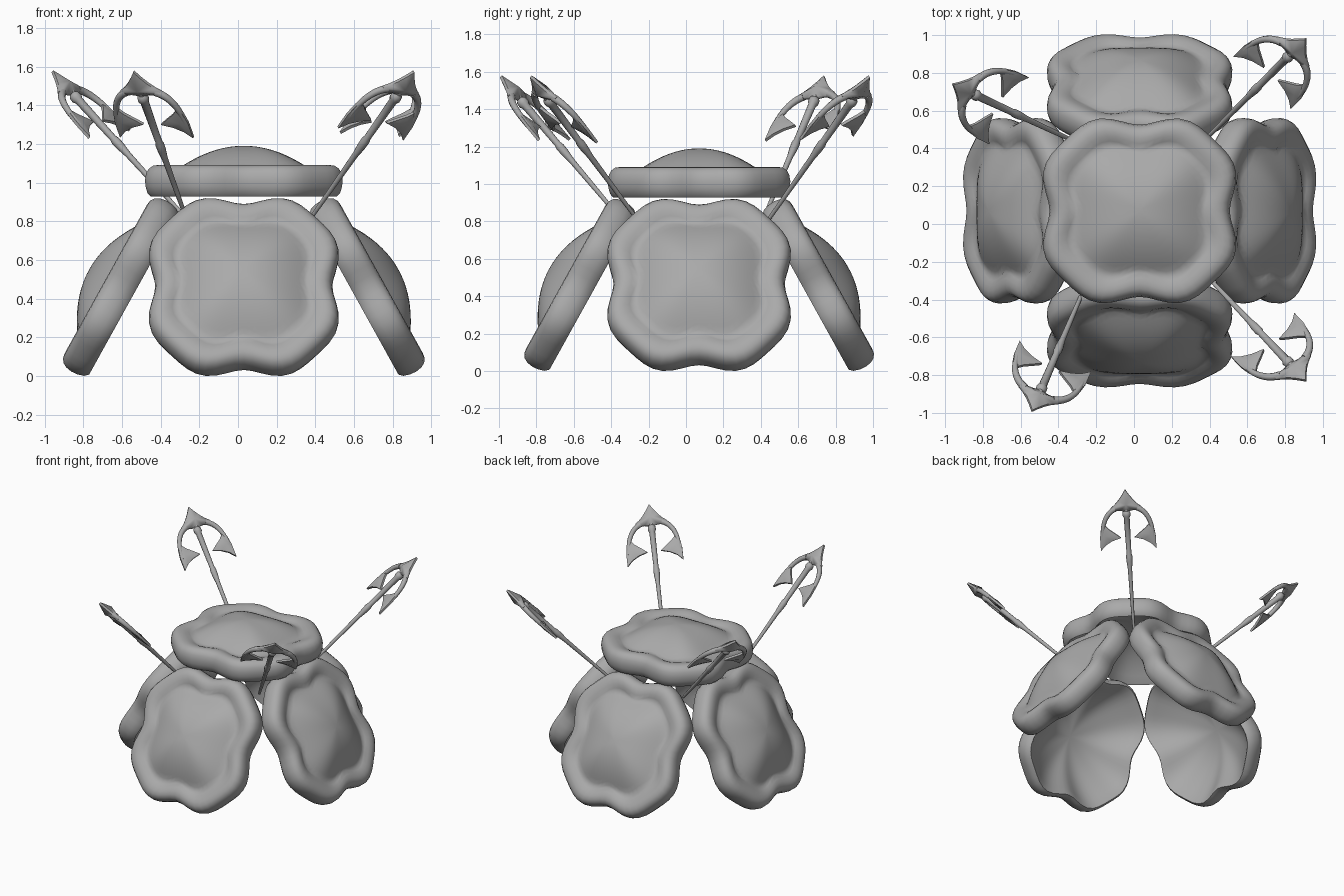
import bpy, bmesh, math
from mathutils import Matrix, Vector

if "Cube" in bpy.data.objects:
    bpy.data.objects.remove(bpy.data.objects["Cube"])

CX, CY = 0.03, 0.07
grey = bpy.data.materials.new("plain_grey")
grey.diffuse_color = (0.4, 0.4, 0.4, 1)
grey.use_nodes = True
grey.node_tree.nodes["Principled BSDF"].inputs["Base Color"].default_value = grey.diffuse_color


def finish(bm, name, mat, angle=40):
    bmesh.ops.recalc_face_normals(bm, faces=bm.faces)
    bm.transform(mat)
    me = bpy.data.meshes.new(name)
    bm.to_mesh(me)
    bm.free()
    me.materials.append(grey)
    ob = bpy.data.objects.new(name, me)
    bpy.context.collection.objects.link(ob)
    bpy.ops.object.select_all(action='DESELECT')
    ob.select_set(True)
    bpy.context.view_layer.objects.active = ob
    bpy.ops.object.shade_smooth_by_angle(angle=math.radians(angle))
    return ob


def bridge(bm, a, b):
    for i in range(len(a)):
        j = (i + 1) % len(a)
        bm.faces.new((a[i], a[j], b[j], b[i]))


def outline(t):
    # rounded square with a pinched waist on every side
    return 0.535 - 0.04 * math.cos(4*t) - 0.018 * math.cos(8*t)


def dome(x, y):
    # squarish dome blending into a shallow groove
    d = math.sqrt(x ** 4 + y ** 4)
    h = 0.18 - 1.04 * d
    floor = 0.055
    k = 0.012
    return 0.5 * (h + floor + math.sqrt((h - floor) ** 2 + k * k))


SEG = 64
# rim section: distance in from the outline, height
RIM = [(.034, -.083), (.014, -.064), (.003, -.03), (0, .005), (.007, .04), (.022, .063),
       (.045, .077), (.075, .081), (.105, .077), (.135, .067)]


def panel(name, mat, sx=1.0, sy=1.0):
    bm = bmesh.new()
    angles = [2 * math.pi * k / SEG for k in range(SEG)]

    def ring(radius, height):
        vs = []
        for t in angles:
            r = radius(t)
            x, y = r * math.cos(t), r * math.sin(t)
            vs.append(bm.verts.new((x * sx, y * sy, height(x, y))))
        return vs

    rings = []
    # smooth hollow underside
    for i in range(1, 13):
        s = i / 12
        rings.append(ring(lambda t: (outline(t) - .046) * s,
                          lambda x, y: .147 - .222 * s ** 2.3))
    # puffy rim
    for d, z in RIM:
        rings.append(ring(lambda t: outline(t) - d, lambda x, y: z))
    # domed face
    for s in range(12, 0, -1):
        rings.append(ring(lambda t: (outline(t) - .155) * s / 12, dome))
    for a, b in zip(rings, rings[1:]):
        bridge(bm, a, b)
    for r, h in ((rings[0], .147), (rings[-1], .18)):
        c = bm.verts.new((0, 0, h))
        for k in range(SEG):
            bm.faces.new((c, r[k], r[(k + 1) % SEG]))
    finish(bm, name, mat, 60)


# top panel and four leaning side panels
panel("top_panel", Matrix.Translation((CX, CY, 1.01)), 1.0, 0.955)
TILT = math.radians(61)
for i, name in enumerate(("right", "back", "left", "front")):
    spin = Matrix.Rotation(i * math.pi / 2, 4, 'Z')
    mat = (Matrix.Translation((CX, CY, 0)) @ spin @ Matrix.Translation((0.642, 0, 0.463))
           @ Matrix.Rotation(TILT, 4, 'Y'))
    panel(name + "_panel", mat, 0.99, 0.96)


def tube(bm, pts, radii, n=10):
    # tube along a path lying in the local xz plane
    prev = None
    for i, p in enumerate(pts):
        a, b = pts[max(i - 1, 0)], pts[min(i + 1, len(pts) - 1)]
        d = (b - a).normalized()
        side = Vector((0, 1, 0)).cross(d)
        ring = [bm.verts.new(p + radii[i] * (side * math.cos(2*math.pi*m/n)
                + Vector((0, 1, 0)) * math.sin(2*math.pi*m/n))) for m in range(n)]
        if prev:
            bridge(bm, prev, ring)
        else:
            bm.faces.new(ring)
        prev = ring
    bm.faces.new(prev)


def ridged_plate(bm, pts, centre, thick):
    # flat blade swelling to a ridge in the middle
    rim = [[bm.verts.new((x, s * 0.008, z)) for x, z in pts] for s in (-1, 1)]
    bridge(bm, rim[0], rim[1])
    for s, ring in zip((-1, 1), rim):
        c = bm.verts.new((centre[0], s * thick, centre[1]))
        for i in range(len(ring)):
            bm.faces.new((ring[i], ring[(i + 1) % len(ring)], c))


def bezier(p0, p1, p2, p3, n):
    out = []
    for i in range(n + 1):
        t = i / n
        q = [(1-t)**3, 3*t*(1-t)**2, 3*t*t*(1-t), t**3]
        out.append(Vector((sum(w*p[0] for w, p in zip(q, (p0, p1, p2, p3))), 0,
                           sum(w*p[1] for w, p in zip(q, (p0, p1, p2, p3))))))
    return out


def anchor_spear(name, low, tip, lateral):
    low, tip = Vector(low), Vector(tip)
    z = (tip - low).normalized()
    x = Vector(lateral)
    x = (x - z * x.dot(z)).normalized()
    y = z.cross(x)
    mat = Matrix.Translation(tip) @ Matrix((x, y, z)).transposed().to_4x4()

    # turned shaft with collar and knuckle
    bm = bmesh.new()
    end = -(tip - low).length - 0.05
    prof = [(-0.09, .016), (-0.165, .018), (-0.175, .028), (-0.2, .03), (-0.215, .022),
            (-0.49, .018), (-0.51, .023), (-0.55, .022), (-0.61, .016), (end, .01)]
    tube(bm, [Vector((0, 0, h)) for h, r in prof], [r for h, r in prof], 12)
    finish(bm, name + "_shaft", mat)

    # pointed head with slightly concave sides
    bm = bmesh.new()
    half = [(0, 0), (.026, -.042), (.055, -.082), (.085, -.115), (.114, -.138),
            (.1, -.162), (.05, -.16)]
    pts = half + [(0, -.17)] + [(-a, b) for a, b in half[:0:-1]]
    ridged_plate(bm, pts, (0, -.11), .04)
    finish(bm, name + "_head", mat, 60)

    # curved arms ending in barbed blades
    for s, side in ((-1, "left"), (1, "right")):
        bm = bmesh.new()
        path = bezier((.08 * s, -.145), (.145 * s, -.17), (.188 * s, -.25), (.187 * s, -.37), 12)
        tube(bm, path, [.021 - .0006 * i for i in range(13)])
        finish(bm, name + "_arm_" + side, mat)
        bm = bmesh.new()
        blade = [(.195, -.29), (.206, -.36), (.206, -.46), (.165, -.417), (.115, -.388),
                 (.05, -.368), (.09, -.335), (.135, -.3), (.17, -.26)]
        ridged_plate(bm, [(a * s, b) for a, b in blade], (.165 * s, -.35), .02)
        finish(bm, name + "_blade_" + side, mat, 50)


# four spears rising from the corner gaps
anchor_spear("spear_back_left", (-.30, .43, .85), (-.96, .74, 1.575), (.18, .35, .06))
anchor_spear("spear_back_right", (.40, .47, .85), (.91, .98, 1.575), (.39, -.265, .05))
anchor_spear("spear_front_right", (.40, -.29, .85), (.91, -.83, 1.575), (.29, .2, -.055))
anchor_spear("spear_front_left", (-.28, -.38, .85), (-.54, -.99, 1.575), (.355, -.157, 0))
